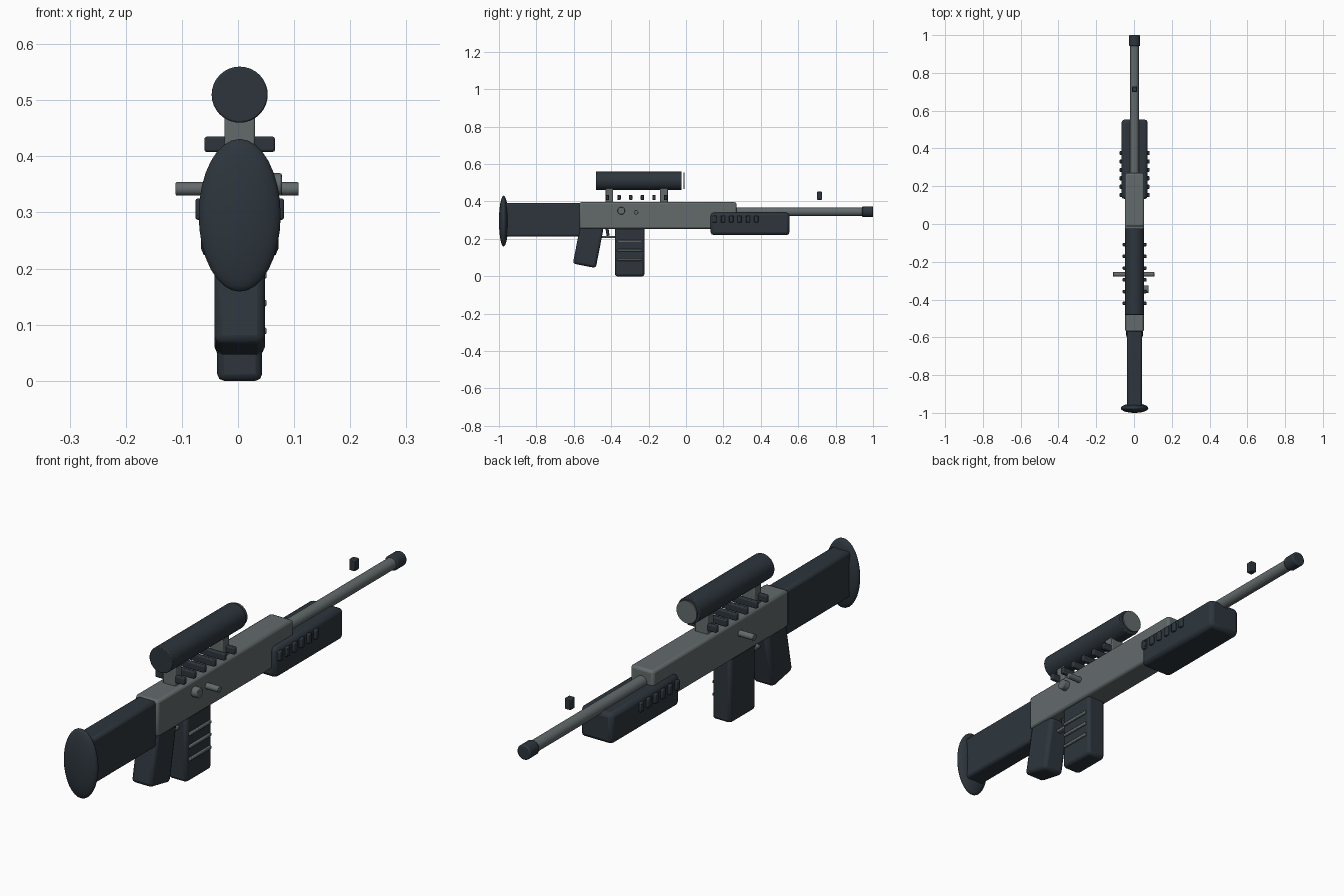
import bpy
import math

cube = bpy.data.objects.get("Cube")
if cube:
    bpy.data.objects.remove(cube, do_unlink=True)

AXIS = 0.003  # the body sits slightly off the centre line


def material(name, rgb):
    m = bpy.data.materials.new(name)
    m.use_nodes = True
    colour = (*rgb, 1)
    m.diffuse_color = colour
    m.node_tree.nodes["Principled BSDF"].inputs["Base Color"].default_value = colour
    return m


dark = material("dark slate", (0.026, 0.036, 0.046))
grey = material("gunmetal grey", (0.125, 0.145, 0.148))


def finish(name, mat, bevel=0.0, segments=2):
    ob = bpy.context.object
    ob.name = ob.data.name = name
    ob.data.materials.append(mat)
    bpy.ops.object.transform_apply(location=False, rotation=True, scale=True)
    if bevel:
        b = ob.modifiers.new("Bevel", "BEVEL")
        b.width, b.segments = bevel, segments
        b.limit_method, b.angle_limit = "ANGLE", math.radians(40)
    bpy.ops.object.shade_smooth_by_angle(angle=math.radians(35))
    return ob


def box(name, mat, width, y, z, bevel=0.0, x=AXIS, tilt=0.0):
    """Box spanning the ranges y and z, centred on x."""
    centre = (x, sum(y) / 2, sum(z) / 2)
    bpy.ops.mesh.primitive_cube_add(size=1, location=centre, rotation=(tilt, 0, 0))
    bpy.context.object.scale = (width, y[1] - y[0], z[1] - z[0])
    return finish(name, mat, bevel)


def rod(name, mat, radius, start, end, axis, other, bevel=0.0):
    """Cylinder along y (other = z) or along x (other = (y, z))."""
    mid = (start + end) / 2
    if axis == "y":
        place, turn = (AXIS, mid, other), (math.pi / 2, 0, 0)
    else:
        place, turn = (mid, *other), (0, math.pi / 2, 0)
    bpy.ops.mesh.primitive_cylinder_add(vertices=32, radius=radius, depth=end - start,
                                        location=place, rotation=turn)
    return finish(name, mat, bevel)


# Stock and butt pad
bpy.ops.mesh.primitive_uv_sphere_add(segments=32, ring_count=16, location=(AXIS, -0.975, 0.295))
bpy.context.object.scale = (0.073, 0.025, 0.136)
finish("butt_pad", dark)
box("stock", dark, 0.08, (-0.975, -0.56), (0.212, 0.393), 0.012)

# Receiver, grip and magazine
box("receiver", grey, 0.1, (-0.57, 0.27), (0.254, 0.396), 0.01)
box("grip", dark, 0.09, (-0.585, -0.46), (0.054, 0.274), 0.014, tilt=-math.radians(11))
box("magazine", dark, 0.08, (-0.38, -0.222), (0.0, 0.265), 0.012)
for i in range(3):
    z = 0.089 + i * 0.0495
    box(f"magazine_rib_{i + 1}", grey, 0.02, (-0.368, -0.235), (z - 0.006, z + 0.006),
        0.003, x=0.041)

# Trigger and guard
box("trigger_guard", grey, 0.02, (-0.47, -0.37), (0.204, 0.216), 0.003)
box("trigger", dark, 0.014, (-0.428, -0.412), (0.216, 0.262), 0.003, tilt=0.15)

# Bolt handle and side knob
rod("bolt_handle", grey, 0.012, -0.111, 0.108, "x", (-0.267, 0.342), 0.002)
rod("side_knob", grey, 0.02, 0.03, 0.078, "x", (-0.346, 0.35), 0.003)

# Barrel, muzzle and front sight
rod("barrel", grey, 0.023, 0.2, 0.96, "y", 0.345)
rod("muzzle", dark, 0.029, 0.942, 1.0, "y", 0.345, 0.005)
box("front_sight", dark, 0.025, (0.7, 0.728), (0.409, 0.452), 0.003)

# Handguard with raised vents on both sides
box("handguard", dark, 0.138, (0.132, 0.553), (0.22, 0.34), 0.016)
for i in range(6):
    y = 0.153 + i * 0.0445
    for side, label in ((1, "left"), (-1, "right")):
        box(f"{label}_vent_{i + 1}", dark, 0.02, (y - 0.011, y + 0.011), (0.287, 0.325),
            0.004, x=AXIS + side * 0.069)

# Rail bars
for i in range(6):
    y = -0.42 + i * 0.0622
    box(f"rail_bar_{i + 1}", dark, 0.126, (y - 0.009, y + 0.009), (0.408, 0.435), 0.004)

# Scope with mounts and lens
for label, y in (("rear", -0.41), ("front", -0.118)):
    box(f"{label}_scope_mount", grey, 0.055, (y - 0.021, y + 0.021), (0.385, 0.48), 0.004)
rod("scope_tube", dark, 0.05, -0.482, -0.023, "y", 0.51, 0.003)
rod("scope_lens", grey, 0.044, -0.014, -0.008, "y", 0.51)
